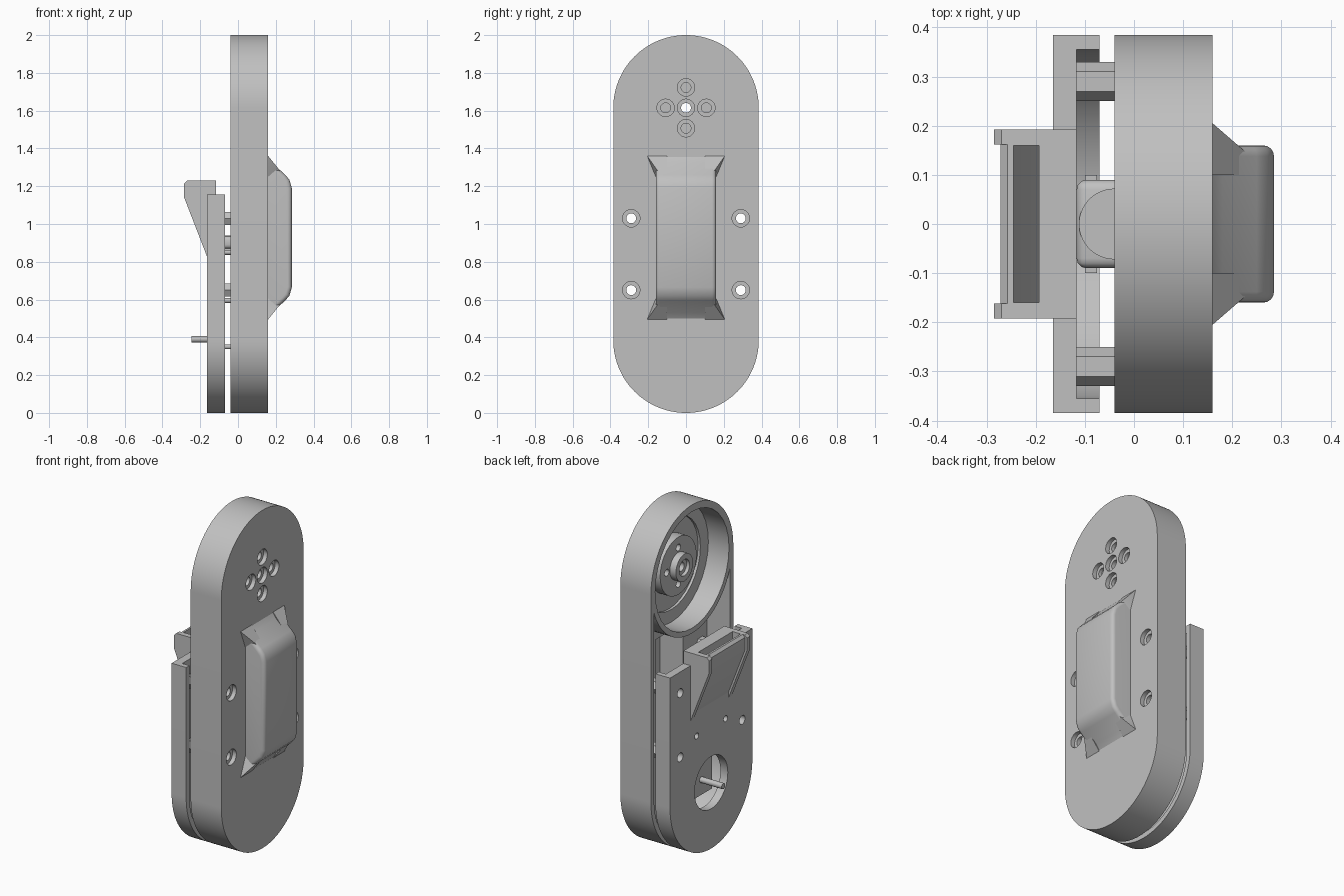
import bpy, bmesh, math
from mathutils import Vector

if "Cube" in bpy.data.objects:
    bpy.data.objects.remove(bpy.data.objects["Cube"], do_unlink=True)

grey = bpy.data.materials.new("plain_grey")
grey.use_nodes = True
GREY = (0.53, 0.53, 0.53, 1)
grey.diffuse_color = GREY
grey.node_tree.nodes["Principled BSDF"].inputs["Base Color"].default_value = GREY

R = 0.385          # half width of the case
TOP = 2 - R        # centre of the upper round end
cutters, parts = [], []


def finish(name, bm, cutter=False):
    bmesh.ops.recalc_face_normals(bm, faces=bm.faces)
    mesh = bpy.data.meshes.new(name)
    bm.to_mesh(mesh)
    bm.free()
    mesh.materials.append(grey)
    obj = bpy.data.objects.new(name, mesh)
    bpy.context.collection.objects.link(obj)
    obj.hide_render = cutter
    (cutters if cutter else parts).append(obj)
    return obj


def prism(name, outline, a, b, axis="x", cutter=False):
    """Extrude a flat outline from a to b along an axis."""
    place = {"x": lambda u, v: (a, u, v),
             "y": lambda u, v: (u, a, v),
             "z": lambda u, v: (u, v, a)}[axis]
    shift = Vector([b - a if k == axis else 0 for k in "xyz"])
    bm = bmesh.new()
    face = bm.faces.new([bm.verts.new(place(u, v)) for u, v in outline])
    new = bmesh.ops.extrude_face_region(bm, geom=[face], use_keep_orig=True)["geom"]
    bmesh.ops.translate(bm, vec=shift,
                        verts=[g for g in new if isinstance(g, bmesh.types.BMVert)])
    return finish(name, bm, cutter)


def hull(name, points):
    bm = bmesh.new()
    for p in points:
        bm.verts.new(p)
    bmesh.ops.convex_hull(bm, input=bm.verts[:])
    return finish(name, bm)


def arc(cy, cz, r, start=0, end=360, n=64):
    steps = n if end - start == 360 else n + 1
    angles = [math.radians(start + (end - start) * i / n) for i in range(steps)]
    return [(cy + r * math.cos(t), cz + r * math.sin(t)) for t in angles]


def rect(u0, u1, v0, v1):
    return [(u0, v0), (u1, v0), (u1, v1), (u0, v1)]


def stadium(r):
    return arc(0, TOP, r, 0, 180) + arc(0, R, r, 180, 360)


def tongue(r, top):
    return arc(0, R, r, 180, 360) + [(r, top), (-r, top)]


def hole(y, z, r, a, b):
    return prism("hole_cutter", arc(y, z, r, n=32), a, b, cutter=True)


def bake(obj):
    graph = bpy.context.evaluated_depsgraph_get()
    mesh = bpy.data.meshes.new_from_object(obj.evaluated_get(graph))
    obj.modifiers.clear()
    obj.data = mesh


def cut(obj, tools):
    for tool in tools:
        mod = obj.modifiers.new("cut", "BOOLEAN")
        mod.object, mod.operation, mod.solver = tool, "DIFFERENCE", "EXACT"
        bake(obj)


# Shared hole positions
posts = [(s * 0.29, z) for s in (-1, 1) for z in (0.65, 1.03)]
satellites = [(0.108, TOP), (-0.108, TOP), (0, TOP + 0.108), (0, TOP - 0.108)]
post_holes = [hole(y, z, 0.026, -0.3, 0.3) for y, z in posts]
axle_hole = hole(0, TOP, 0.026, -0.3, 0.3)
pocket = prism("pocket_cutter", rect(-0.13, 0.13, 0.64, 1.21), 0.09, 0.262, cutter=True)

# Main case: hollow, open towards -x, with counterbored holes
case = prism("main_case", stadium(R), -0.04, 0.16)
cut(case, [prism("case_cutter", stadium(R - 0.03), -0.1, 0.11, cutter=True), pocket, axle_hole])
cut(case, post_holes)
cut(case, [hole(y, z, 0.026, 0.1, 0.3) for y, z in satellites])
cut(case, [hole(y, z, 0.046, 0.135, 0.3) for y, z in posts + satellites + [(0, TOP)]])

# Round chamber wall and stepped hub in the upper end
wall = prism("chamber_wall", arc(0, TOP, 0.375), -0.04, 0.115)
cut(wall, [hole(0, TOP, 0.345, -0.2, 0.2)])
step = prism("chamber_step", arc(0, TOP, 0.35), 0.095, 0.115)
cut(step, [hole(0, TOP, 0.27, 0, 0.2)])
disc = prism("hub_disc", arc(0, TOP, 0.17), 0.05, 0.115)
cut(disc, [axle_hole] + [hole(y, z, 0.02, 0, 0.09) for y, z in satellites])
hub = prism("hub_boss", arc(0, TOP, 0.08), 0.01, 0.055)
cut(hub, [axle_hole, hole(0, TOP, 0.048, -0.1, 0.03)])

# Hexagonal standoffs joining case and cover
for y, z in posts:
    post = prism("standoff", arc(y, z, 0.04, n=6), -0.118, 0.115)
    cut(post, [hole(y, z, 0.026, -0.3, 0.3)])

# Raised housing on the case, with flared ends
profile = [(0.13, 1.355), (0.16, 1.355), (0.18, 1.325), (0.25, 1.26), (0.272, 1.235),
           (0.285, 1.19), (0.285, 0.665), (0.272, 0.62), (0.25, 0.595),
           (0.18, 0.53), (0.16, 0.5), (0.13, 0.5)]
housing = prism("raised_housing", profile, -0.16, 0.16, "y")
bevel = housing.modifiers.new("round", "BEVEL")
bevel.width, bevel.segments = 0.022, 4
bevel.limit_method, bevel.angle_limit = "ANGLE", math.radians(60)
bevel.use_clamp_overlap = False
bake(housing)
cut(housing, [pocket])
MID = 0.9275
for s in (-1, 1):
    for side in (-1, 1):
        flare = [(0.14, 0.205, 0.432), (0.16, 0.205, 0.432), (0.235, 0.14, 0.34),
                 (0.15, 0.15, 0.29), (0.15, 0.1, 0.432), (0.16, 0.1, 0.432),
                 (0.235, 0.1, 0.34), (0.15, 0.135, 0.29)]
        hull("housing_flare", [(x, side * y, MID + s * z) for x, y, z in flare])

# Back cover: tray open at the top
cover = prism("back_cover", tongue(R, 1.155), -0.165, -0.07)
slot_shape = [(-0.245, 1.3), (-0.193, 1.3), (-0.193, 1.12), (-0.1, 1.12),
              (-0.1, 0.93), (-0.18, 0.95), (-0.245, 1.1)]
slot = prism("slot_cutter", slot_shape, -0.16, 0.16, "y", cutter=True)
cut(cover, [prism("tray_cutter", tongue(R - 0.03, 1.3), -0.117, 0, cutter=True), slot,
            prism("window_cutter", arc(0, 0.39, 0.155), -0.3, -0.1, cutter=True)])
cut(cover, post_holes)
cut(cover, [hole(s * 0.135, 0.717, 0.018, -0.3, -0.1) for s in (-1, 1)])

# Hollow scoop on the cover, with a ridge on each cheek
def scoop(front):
    return [(-0.117, 1.23), (front + 0.015, 1.23), (front, 1.215), (front, 1.14),
            (front + 0.12, 0.83), (-0.117, 0.83)]


core = prism("scoop_body", scoop(-0.272), -0.17, 0.17, "y")
cut(core, [slot])
for s in (-1, 1):
    prism("scoop_cheek", scoop(-0.285), s * 0.162, s * 0.192, "y")

# Inner block with upright roller, and small spacer pegs
block = prism("roller_block", rect(-0.117, 0.11, -0.09, 0.09), 0.87, 0.935, "z")
bevel = block.modifiers.new("round", "BEVEL")
bevel.width, bevel.segments = 0.02, 3
bake(block)
prism("roller", arc(-0.04, 0, 0.072), 0.86, 0.94, "z")
for z in (0.85, 0.595, 0.35):
    prism("spacer_peg", arc(0, z, 0.013, n=24), -0.1, 0.115)

# Switch plate and the pin that sticks out through the round window
prism("switch_plate", rect(-0.1, 0.1, 0.3, 0.5), -0.1, -0.075)
prism("switch_pin", arc(0, 0.39, 0.017, n=24), -0.245, -0.09)

# Remove helpers and shade
for obj in cutters:
    bpy.data.objects.remove(obj, do_unlink=True)
bpy.ops.object.select_all(action="DESELECT")
for obj in parts:
    obj.select_set(True)
bpy.context.view_layer.objects.active = case
bpy.ops.object.shade_smooth_by_angle(angle=math.radians(30))
